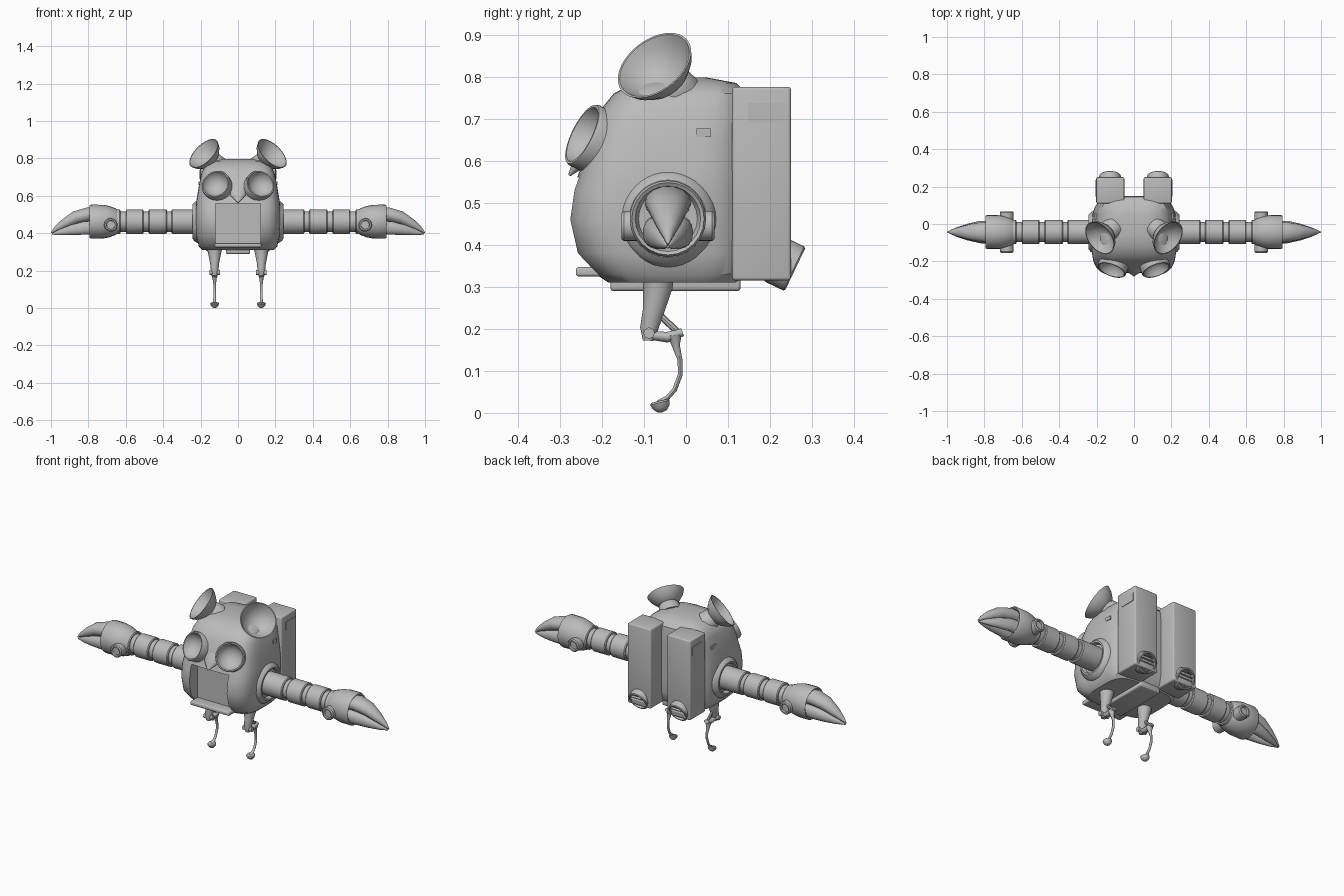
import bpy, bmesh, math
from mathutils import Vector, Matrix

if "Cube" in bpy.data.objects:
    bpy.data.objects.remove(bpy.data.objects["Cube"], do_unlink=True)

grey = bpy.data.materials.new("plain grey")
grey.use_nodes = True
GREY = (0.5, 0.5, 0.5, 1)
grey.diffuse_color = GREY
grey.node_tree.nodes["Principled BSDF"].inputs["Base Color"].default_value = GREY


def shade(mesh, angle=35):
    for p in mesh.polygons:
        p.use_smooth = True
    mesh.set_sharp_from_angle(angle=math.radians(angle))


def finish(name, bm, angle=35):
    bmesh.ops.remove_doubles(bm, verts=bm.verts, dist=0.0002)
    bmesh.ops.recalc_face_normals(bm, faces=bm.faces)
    mesh = bpy.data.meshes.new(name)
    bm.to_mesh(mesh)
    bm.free()
    mesh.materials.append(grey)
    shade(mesh, angle)
    ob = bpy.data.objects.new(name, mesh)
    bpy.context.collection.objects.link(ob)
    return ob


def loft(name, rings, angle=35):
    """Skin a list of equal point rings and cap both ends."""
    bm = bmesh.new()
    loops = [[bm.verts.new(p) for p in ring] for ring in rings]
    n = len(loops[0])
    for a, b in zip(loops, loops[1:]):
        for i in range(n):
            j = (i + 1) % n
            bm.faces.new((a[i], a[j], b[j], b[i]))
    bm.faces.new(loops[0])
    bm.faces.new(loops[-1])
    return finish(name, bm, angle)


def lathe(name, profile, origin, axis, sides=32, angle=35):
    """Turn (radius, height) pairs around an axis."""
    q = Vector(axis).to_track_quat('Z', 'Y')
    rings = []
    for r, h in profile:
        r = max(r, 0.00005)
        rings.append([Vector(origin) + q @ Vector((r * math.cos(t), r * math.sin(t), h))
                      for t in (math.tau * i / sides for i in range(sides))])
    return loft(name, rings, angle)


def sweep(name, path, side, sides=14, angle=40):
    """Sweep ellipses along (point, half width, half depth) stations."""
    pts = [Vector(p[0]) for p in path]
    rings = []
    for i, (p, a, b) in enumerate(path):
        t = (pts[min(i + 1, len(pts) - 1)] - pts[max(i - 1, 0)]).normalized()
        u = Vector(side)
        u = (u - t * u.dot(t)).normalized()
        v = t.cross(u)
        rings.append([pts[i] + u * a * math.cos(k) + v * b * math.sin(k)
                      for k in (math.tau * j / sides for j in range(sides))])
    return loft(name, rings, angle)


def box(name, lo, hi, bevel=0.0):
    lo, hi = Vector(lo), Vector(hi)
    bm = bmesh.new()
    bmesh.ops.create_cube(bm, size=1, matrix=Matrix.Translation((lo + hi) / 2)
                          @ Matrix.Diagonal((*(hi - lo), 1)))
    if bevel:
        bmesh.ops.bevel(bm, geom=bm.edges[:], offset=bevel, segments=3,
                        profile=0.5, affect='EDGES')
    return finish(name, bm)


def cut(ob, cutters):
    for c in cutters:
        c.hide_render = True
        m = ob.modifiers.new("cut", 'BOOLEAN')
        m.operation, m.object, m.solver = 'DIFFERENCE', c, 'EXACT'
    ev = ob.evaluated_get(bpy.context.evaluated_depsgraph_get())
    mesh = bpy.data.meshes.new_from_object(ev)
    ob.modifiers.clear()
    ob.data = mesh
    shade(mesh)
    for c in cutters:
        bpy.data.objects.remove(c, do_unlink=True)


# Body: rounded-square sections (height, half width, front, back)
sections = [(0.31, 0.19, -0.185, 0.12), (0.33, 0.21, -0.215, 0.14),
            (0.38, 0.222, -0.262, 0.15), (0.46, 0.226, -0.28, 0.15),
            (0.53, 0.226, -0.27, 0.15), (0.58, 0.222, -0.252, 0.15),
            (0.65, 0.21, -0.235, 0.15), (0.72, 0.196, -0.205, 0.15),
            (0.76, 0.178, -0.172, 0.145), (0.785, 0.14, -0.125, 0.12),
            (0.798, 0.08, -0.07, 0.05)]


def rounded(c, power=0.5):
    return math.copysign(abs(c) ** power, c)


rings = []
for z, w, front, back in sections:
    mid, half = (front + back) / 2, (back - front) / 2
    rings.append([Vector((w * rounded(math.cos(t)), mid + half * rounded(math.sin(t)), z))
                  for t in (math.tau * (i + 0.5) / 48 for i in range(48))])
body = loft("body", rings, 40)

# Mouth recess and eye holes
EYE, EYE_DIR = (0.12, -0.247, 0.663), (0.32, -0.85, 0.42)
cutters = [box("mouth_cutter", (-0.12, -0.4, 0.345), (0.12, -0.2, 0.56))]
for s in (1, -1):
    cutters.append(lathe("eye_cutter", [(0.07, -0.062), (0.07, 0.1)],
                         (s * EYE[0], EYE[1], EYE[2]), (s * EYE_DIR[0], *EYE_DIR[1:])))
cut(body, cutters)
box("mouth_lip", (-0.125, -0.262, 0.325), (0.125, -0.19, 0.347), 0.006)
box("belly_plate", (-0.065, -0.18, 0.29), (0.065, 0.13, 0.33), 0.008)
sweep("brow_point", [((0, -0.22, 0.64), 0.05, 0.02), ((0, -0.25, 0.6), 0.04, 0.02),
                     ((0, -0.278, 0.565), 0.003, 0.003)], (1, 0, 0))

AY, AZ = -0.043, 0.462
for s, side in ((1, "left"), (-1, "right")):
    def P(x, y, z):
        return (s * x, y, z)

    # Eye cup
    lathe(side + "_eye_cup", [(0, -0.075), (0.06, -0.07), (0.079, -0.05), (0.08, -0.006),
                              (0.077, 0), (0.071, 0), (0.067, -0.012), (0.055, -0.032),
                              (0.032, -0.048), (0, -0.054)], P(*EYE), P(*EYE_DIR), 40)
    # Ear dish
    ear, aim = P(0.183, -0.075, 0.827), P(0.62, -0.47, 0.62)
    lathe(side + "_ear", [(0, -0.075), (0.035, -0.069), (0.065, -0.05), (0.088, -0.023),
                          (0.099, 0), (0.094, 0), (0.08, -0.022), (0.058, -0.044),
                          (0.03, -0.06), (0, -0.065)], ear, aim, 40)
    lathe(side + "_ear_base", [(0.06, -0.11), (0.055, -0.07), (0.045, -0.058), (0, -0.068)], ear, aim)

    # Shoulder socket and segmented arm
    out = (s, 0, 0)
    lathe(side + "_shoulder_socket", [(0.118, 0.18), (0.115, 0.215), (0.105, 0.232), (0.092, 0.243),
                                      (0.083, 0.243), (0.076, 0.222), (0, 0.222)], (0, AY, AZ), out, 40)
    lathe(side + "_arm_core", [(0.054, 0.2), (0.054, 0.68)], (0, AY, AZ), out)
    for i, (a, b) in enumerate(((0.215, 0.355), (0.38, 0.478), (0.505, 0.6), (0.628, 0.7))):
        lathe(f"{side}_arm_ring_{i + 1}", [(0.054, a), (0.061, a), (0.065, a + 0.005),
                                           (0.065, b - 0.005), (0.061, b), (0.054, b)],
              (0, AY, AZ), out)

    # Hand cuff with a bolt front and back
    lathe(side + "_hand", [(0.06, 0.64), (0.072, 0.655), (0.084, 0.69), (0.09, 0.72),
                           (0.091, 0.785), (0.086, 0.795), (0.078, 0.79), (0.07, 0.77), (0, 0.765)],
          (0, AY, AZ), out, 24)
    for d, place in ((-1, "front"), (1, "back")):
        lathe(f"{side}_{place}_bolt", [(0.036, 0.03), (0.036, 0.105), (0.031, 0.111), (0.024, 0.111),
                                       (0.022, 0.1), (0, 0.1)], P(0.68, AY, 0.445), (0, d, 0), 20)

    # Claws meeting at a lowered tip
    sweep(side + "_upper_claw", [(P(0.75, AY, 0.497), 0.055, 0.035), (P(0.80, AY, 0.5), 0.055, 0.04),
                                 (P(0.87, AY, 0.483), 0.045, 0.036), (P(0.93, AY, 0.45), 0.029, 0.026),
                                 (P(0.975, AY, 0.422), 0.013, 0.013), (P(1, AY, 0.402), 0.002, 0.002)],
          (0, 1, 0))
    for d, place in ((-1, "front"), (1, "back")):
        sweep(f"{side}_{place}_claw",
              [(P(0.75, AY + d * 0.034, 0.43), 0.026, 0.038), (P(0.82, AY + d * 0.034, 0.428), 0.026, 0.036),
               (P(0.89, AY + d * 0.024, 0.417), 0.02, 0.028), (P(0.95, AY + d * 0.012, 0.405), 0.012, 0.016),
               (P(0.995, AY + d * 0.002, 0.396), 0.002, 0.003)], (0, 1, 0))

    # Leg: thigh, pivot, strut, knee, curved shin and domed foot
    lx = 0.125
    sweep(side + "_thigh", [(P(lx, -0.067, 0.33), 0.04, 0.04), (P(lx, -0.067, 0.3), 0.036, 0.036),
                            (P(lx, -0.078, 0.24), 0.024, 0.026), (P(lx, -0.088, 0.2), 0.02, 0.022),
                            (P(lx, -0.09, 0.172), 0.014, 0.013)], (1, 0, 0))
    lathe(side + "_leg_pivot", [(0.013, -0.028), (0.013, 0.028)], P(lx, -0.088, 0.19), (1, 0, 0), 16)
    sweep(side + "_leg_strut", [(P(lx, -0.07, 0.24), 0.008, 0.008), (P(lx, -0.015, 0.188), 0.008, 0.008)],
          (1, 0, 0), 8)
    sweep(side + "_knee", [(P(lx, -0.085, 0.185), 0.014, 0.011), (P(lx, -0.045, 0.18), 0.016, 0.013),
                           (P(lx, -0.008, 0.192), 0.016, 0.01)], (1, 0, 0))
    sweep(side + "_shin", [(P(lx, -0.027, 0.185), 0.02, 0.018), (P(lx, -0.024, 0.16), 0.011, 0.01),
                           (P(lx, -0.014, 0.125), 0.007, 0.006), (P(lx, -0.014, 0.09), 0.007, 0.006),
                           (P(lx, -0.027, 0.055), 0.007, 0.006), (P(lx, -0.045, 0.035), 0.008, 0.006),
                           (P(lx, -0.065, 0.024), 0.009, 0.007)], (1, 0, 0), 10)
    lathe(side + "_foot", [(0, -0.024), (0.012, -0.021), (0.02, -0.012), (0.024, 0), (0.02, 0.004), (0, 0.005)],
          P(lx, -0.062, 0.0245), (0, -0.25, 1), 20)

    # Back pack with side hatches
    box(side + "_pack", (min(s * 0.052, s * 0.202), 0.11, 0.315),
        (max(s * 0.052, s * 0.202), 0.25, 0.776), 0.008)
    for name, x, y0, y1, z0, z1 in (("pack_hatch", 0.202, 0.148, 0.235, 0.69, 0.737),
                                    ("body_hatch", 0.207, 0.025, 0.06, 0.657, 0.677)):
        box(f"{side}_{name}", (min(s * (x - 0.004), s * (x + 0.003)), y0, z0),
            (max(s * (x - 0.004), s * (x + 0.003)), y1, z1))

    # Exhaust pipe with slats
    end, back_dir = Vector(P(0.128, 0.26, 0.342)), Vector((0, 0.9, -0.43)).normalized()
    lathe(side + "_exhaust", [(0.05, -0.07), (0.058, -0.05), (0.058, -0.004), (0.054, 0), (0.048, 0),
                              (0.046, -0.025), (0, -0.025)], end, back_dir)
    up = Vector((0, 0.43, 0.9)).normalized()
    for i in range(-2, 3):
        half = math.sqrt(0.047 ** 2 - (i * 0.017) ** 2)
        c = end + up * i * 0.017 - back_dir * 0.014
        sweep(f"{side}_exhaust_slat_{i + 3}", [(c - Vector((half, 0, 0)), 0.004, 0.008),
                                               (c + Vector((half, 0, 0)), 0.004, 0.008)], up, 8)
